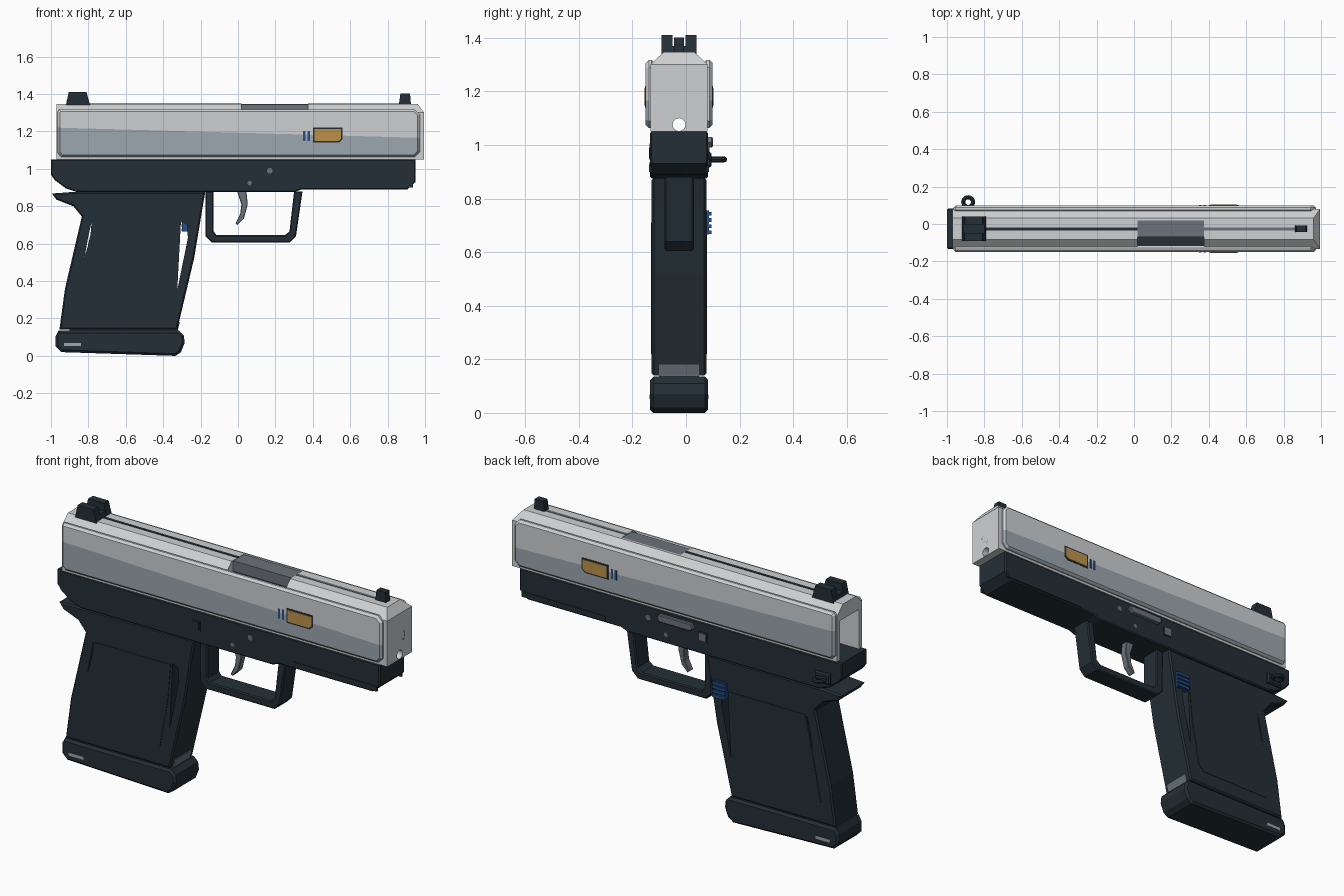
import bpy, bmesh, math
from mathutils import Vector, Matrix

cube = bpy.data.objects.get("Cube")
if cube:
    bpy.data.objects.remove(cube, do_unlink=True)

MID = -0.026  # centre plane of the body


def material(name, r, g, b):
    m = bpy.data.materials.new(name)
    m.use_nodes = True
    m.diffuse_color = (r, g, b, 1)
    bsdf = next(n for n in m.node_tree.nodes if n.type == 'BSDF_PRINCIPLED')
    bsdf.inputs["Base Color"].default_value = (r, g, b, 1)
    bsdf.inputs["Roughness"].default_value = 0.6
    return m


SILVER = material("silver", 0.62, 0.63, 0.64)
STEEL = material("blue grey steel", 0.33, 0.39, 0.43)
GREY = material("gunmetal grey", 0.15, 0.17, 0.20)
DARK = material("dark slate", 0.017, 0.028, 0.037)
GOLD = material("gold", 0.50, 0.29, 0.07)
BLUE = material("blue", 0.02, 0.08, 0.25)


def finish(name, bm, *mats):
    bmesh.ops.recalc_face_normals(bm, faces=bm.faces[:])
    mesh = bpy.data.meshes.new(name)
    bm.to_mesh(mesh)
    bm.free()
    for m in mats:
        mesh.materials.append(m)
    ob = bpy.data.objects.new(name, mesh)
    bpy.context.collection.objects.link(ob)
    return ob


def prism_mesh(profile, y0, y1, chamfer=0):
    """Extrude an x-z profile along y, with optional chamfered side rims."""
    bm = bmesh.new()
    cap = bm.faces.new([bm.verts.new((x, y0, z)) for x, z in profile])
    ext = bmesh.ops.extrude_face_region(bm, geom=[cap])["geom"]
    bmesh.ops.translate(bm, vec=(0, y1 - y0, 0),
                        verts=[v for v in ext if isinstance(v, bmesh.types.BMVert)])
    if chamfer:
        rims = [e for e in bm.edges if abs(e.verts[0].co.y - e.verts[1].co.y) < 1e-6]
        bmesh.ops.bevel(bm, geom=rims, offset=chamfer, segments=1,
                        profile=0.5, affect='EDGES')
    return bm


def prism(name, profile, half, mat, chamfer=0):
    return finish(name, prism_mesh(profile, MID - half, MID + half, chamfer), mat)


def box(name, x, y, z, mat, chamfer=0):
    rect = [(x[0], z[0]), (x[1], z[0]), (x[1], z[1]), (x[0], z[1])]
    return finish(name, prism_mesh(rect, y[0], y[1], chamfer), mat)


def rod(name, axis, centre, radius, depth, mat, sides=16):
    bm = bmesh.new()
    bmesh.ops.create_cone(bm, cap_ends=True, segments=sides, radius1=radius,
                          radius2=radius, depth=depth)
    turn = Matrix.Rotation(math.pi / 2, 4, 'Y' if axis == 'X' else 'X')
    bmesh.ops.transform(bm, matrix=Matrix.Translation(centre) @ turn, verts=bm.verts[:])
    return finish(name, bm, mat)


def cut(ob, cutter):
    mod = ob.modifiers.new("cut", 'BOOLEAN')
    mod.object = cutter
    mod.solver = 'EXACT'
    bpy.context.view_layer.objects.active = ob
    bpy.ops.object.modifier_apply(modifier=mod.name)
    bpy.data.objects.remove(cutter, do_unlink=True)


# Slide: chamfered section run along x, nose sloped at the top
bm = bmesh.new()
half = [(0.107, 1.05), (0.107, 1.30), (0.057, 1.347)]
section = half + [(-y, z) for y, z in reversed(half)]
cap = bm.faces.new([bm.verts.new((-0.97, MID + y, z)) for y, z in section])
ext = bmesh.ops.extrude_face_region(bm, geom=[cap])["geom"]
bmesh.ops.translate(bm, vec=(1.965, 0, 0),
                    verts=[v for v in ext if isinstance(v, bmesh.types.BMVert)])
cutplane = bmesh.ops.bisect_plane(bm, geom=bm.verts[:] + bm.edges[:] + bm.faces[:],
                                  plane_co=(0.96, 0, 1.347), plane_no=(0.047, 0, 0.035),
                                  clear_outer=True)
bmesh.ops.holes_fill(bm, edges=[e for e in bm.edges if e.is_boundary])
slide = finish("slide", bm, SILVER)
cut(slide, box("cavity_cutter", (-1.1, 0.93), (MID - 0.08, MID + 0.08), (1.0, 1.265), SILVER))
cut(slide, box("port_cutter", (0.02, 0.375), (-0.3, 0.02), (1.285, 1.45), SILVER))
cut(slide, rod("guide_hole_cutter", 'X', (0.95, MID, 1.076), 0.024, 0.2, SILVER))

# Ejection port
box("port_floor", (0.02, 0.375), (-0.13, -0.07), (1.281, 1.288), DARK)
box("chamber_block", (0.02, 0.375), (-0.07, 0.02), (1.27, 1.345), GREY)

# Barrel with bore
barrel = rod("barrel", 'X', (0.55, MID, 1.17), 0.047, 0.89, GREY, 12)
cut(barrel, rod("bore_cutter", 'X', (1.0, MID, 1.17), 0.028, 0.1, GREY, 12))

# Top rib inlays
box("rear_top_groove", (-0.79, 0.02), (MID - 0.008, MID + 0.008), (1.343, 1.349), DARK)
box("front_top_groove", (0.375, 0.86), (MID - 0.008, MID + 0.008), (1.343, 1.349), GREY)

# Slide side panels, two tones split by a sloping line
panel = [(-0.965, 1.085), (-0.945, 1.063), (0.945, 1.063), (0.972, 1.09),
         (0.972, 1.29), (0.945, 1.318), (-0.955, 1.318), (-0.965, 1.305)]
split_co, split_no = Vector((0, 0, 1.193)), Vector((0.028, 0, 1))
for side, label in ((-1, "right"), (1, "left")):
    bm = prism_mesh(panel, MID + side * 0.09, MID + side * 0.125, 0.012)
    bmesh.ops.bisect_plane(bm, geom=bm.verts[:] + bm.edges[:] + bm.faces[:],
                           plane_co=split_co, plane_no=split_no)
    for f in bm.faces:
        below = (f.calc_center_median() - split_co).dot(split_no) < 0
        f.material_index = int(below and abs(f.normal.y) > 0.5)
    finish(label + "_slide_panel", bm, SILVER, STEEL)

    def plate(name, profile, inner, outer, mat):
        finish(label + "_" + name, prism_mesh(profile, MID + side * inner, MID + side * outer), mat)

    def rect(x0, x1, z0, z1):
        return [(x0, z0), (x1, z0), (x1, z1), (x0, z1)]

    # Painted badge and stripes
    plate("badge_border", [(0.40, 1.14), (0.54, 1.14), (0.56, 1.158), (0.56, 1.22), (0.40, 1.22)],
          0.12, 0.1265, DARK)
    plate("badge", [(0.409, 1.148), (0.536, 1.148), (0.552, 1.162), (0.552, 1.212), (0.409, 1.212)],
          0.12, 0.129, GOLD)
    for x in (0.348, 0.372):
        plate("stripe", rect(x, x + 0.012, 1.15, 1.203), 0.12, 0.127, BLUE)

    # Frame pins, square stud, rail strip
    rod(label + "_front_pin", 'Y', (0.17, MID + side * 0.105, 0.99), 0.015, 0.012, GREY)
    rod(label + "_rear_pin", 'Y', (0.062, MID + side * 0.105, 0.924), 0.012, 0.012, GREY)
    plate("square_stud_rim", rect(-0.187, -0.133, 0.943, 0.997), 0.10, 0.111, DARK)
    plate("square_stud", rect(-0.18, -0.14, 0.95, 0.99), 0.10, 0.113, GREY if side > 0 else DARK)
    plate("rail_strip", rect(0.43, 0.935, 0.90, 0.928), 0.10, 0.112, DARK)

    # Grip cheek and base mark
    plate("grip_cheek", [(-0.87, 0.25), (-0.84, 0.22), (-0.41, 0.22), (-0.38, 0.25), (-0.335, 0.50),
                         (-0.315, 0.71), (-0.775, 0.71), (-0.80, 0.60)], 0.09, 0.105, DARK)
    plate("base_mark", rect(-0.93, -0.84, 0.052, 0.068), 0.10, 0.1095, STEEL)

# Sights
for y, label in ((-0.092, "right"), (-0.002, "left")):
    bm = prism_mesh([(-0.92, 1.34), (-0.79, 1.34), (-0.81, 1.41), (-0.905, 1.41)], y, y + 0.042)
    finish(label + "_rear_sight_post", bm, DARK)
prism("rear_sight_base", [(-0.92, 1.34), (-0.79, 1.34), (-0.80, 1.37), (-0.915, 1.37)], 0.065, DARK)
prism("front_sight", [(0.86, 1.34), (0.925, 1.34), (0.92, 1.402), (0.868, 1.402)], 0.018, DARK)

# Frame
prism("frame", [(-1.0, 1.05), (-1.0, 0.968), (-0.98, 0.94), (-0.92, 0.895), (-0.86, 0.875),
                (0.30, 0.875), (0.34, 0.89), (0.905, 0.89), (0.95, 0.93), (0.95, 1.05)],
      0.108, DARK, 0.006)

# Grip with rear beak and see-through slits
grip = prism("grip", [(-0.90, 0.875), (-0.995, 0.868), (-0.97, 0.835), (-0.88, 0.80), (-0.835, 0.745),
                      (-0.925, 0.36), (-0.955, 0.14), (-0.325, 0.14), (-0.235, 0.52),
                      (-0.195, 0.76), (-0.175, 0.877)], 0.102, DARK, 0.008)
cut(grip, prism("front_slit_cutter", [(-0.305, 0.72), (-0.272, 0.70), (-0.268, 0.63),
                                      (-0.325, 0.35)], 0.3, DARK))
cut(grip, prism("rear_slit_cutter", [(-0.783, 0.715), (-0.79, 0.63), (-0.82, 0.53),
                                     (-0.80, 0.64)], 0.3, DARK))

# Magazine and its base
prism("magazine", [(-0.90, 0.10), (-0.325, 0.10), (-0.321, 0.14), (-0.311, 0.18), (-0.90, 0.18)],
      0.074, GREY)
prism("magazine_base", [(-0.96, 0.135), (-0.975, 0.105), (-0.975, 0.05), (-0.945, 0.02),
                        (-0.335, 0.0), (-0.305, 0.02), (-0.285, 0.07), (-0.29, 0.11),
                        (-0.315, 0.135)], 0.108, DARK, 0.012)

# Trigger guard and trigger
prism("trigger_guard", [(-0.175, 0.88), (-0.175, 0.64), (-0.14, 0.605), (0.275, 0.605),
                        (0.31, 0.64), (0.345, 0.88), (0.30, 0.88), (0.275, 0.665), (0.25, 0.645),
                        (-0.115, 0.645), (-0.13, 0.665), (-0.13, 0.88)], 0.055, DARK, 0.006)
prism("trigger", [(-0.005, 0.88), (0.045, 0.88), (0.052, 0.81), (0.032, 0.735), (-0.003, 0.70),
                  (-0.013, 0.708), (0.012, 0.76), (0.018, 0.81)], 0.02, GREY, 0.003)

# Slide stop on the left side
finish("slide_stop", prism_mesh([(-0.11, 1.005), (-0.09, 0.99), (0.09, 0.99), (0.11, 1.01),
                                 (0.10, 1.03), (-0.10, 1.03)], 0.075, 0.10, 0.004), GREY)

# Ribbed magazine release
box("release_button", (-0.30, -0.225), (0.06, 0.085), (0.665, 0.755), BLUE)
for i in range(4):
    z = 0.667 + i * 0.023
    box("release_rib", (-0.302, -0.223), (0.08, 0.095), (z, z + 0.014), BLUE)

# Cord ring at the left rear
box("ring_mount", (-0.935, -0.84), (0.07, 0.096), (0.915, 0.975), DARK, 0.008)
bpy.ops.mesh.primitive_torus_add(location=(-0.887, 0.117, 0.946), major_radius=0.026,
                                 minor_radius=0.011, major_segments=20, minor_segments=8)
ring = bpy.context.object
ring.name = "cord_ring"
ring.data.materials.append(DARK)
bpy.ops.object.shade_smooth_by_angle()
